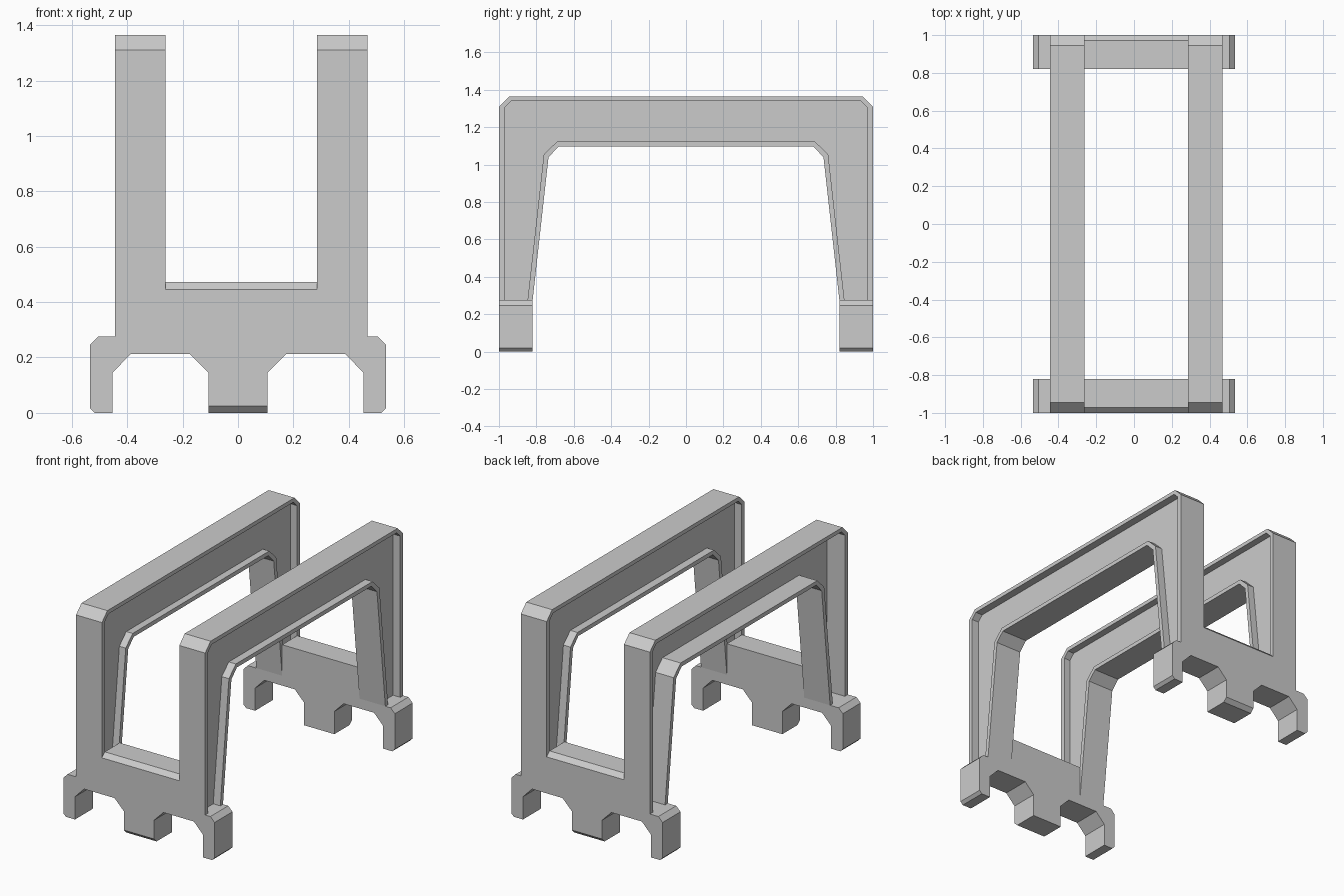
import bpy, bmesh
from mathutils import Vector

if "Cube" in bpy.data.objects:
    bpy.data.objects.remove(bpy.data.objects["Cube"])


def prism(name, profile, axis, lo, hi):
    """Extrude a closed 2D profile along x (profile = y,z) or y (profile = x,z)."""
    bm = bmesh.new()
    def point(a, b):
        return Vector((lo, a, b)) if axis == 'x' else Vector((a, lo, b))
    face = bm.faces.new([bm.verts.new(point(a, b)) for a, b in profile])
    step = Vector((hi - lo, 0, 0)) if axis == 'x' else Vector((0, hi - lo, 0))
    ext = bmesh.ops.extrude_face_region(bm, geom=[face])
    moved = [g for g in ext['geom'] if isinstance(g, bmesh.types.BMVert)]
    bmesh.ops.translate(bm, verts=moved, vec=step)
    bmesh.ops.recalc_face_normals(bm, faces=bm.faces[:])
    mesh = bpy.data.meshes.new(name)
    bm.to_mesh(mesh)
    bm.free()
    obj = bpy.data.objects.new(name, mesh)
    bpy.context.collection.objects.link(obj)
    return obj


def arch(half):
    """Full arch line from its +y half."""
    return half + [(-y, z) for y, z in reversed(half)]


def band(outer, inner):
    return arch(outer) + arch(inner)[::-1]


# Arch outlines: outer edge, its lip, opening lip, opening edge
BASE = 0.275
outer = [(1, BASE), (1, 1.31), (0.945, 1.365)]
outer_lip = [(0.97, BASE), (0.97, 1.305), (0.935, 1.34)]
inner_lip = [(0.847, BASE), (0.76, 1.055), (0.69, 1.122)]
inner = [(0.82, BASE), (0.735, 1.04), (0.68, 1.096)]

# Side frames: full-width flanges around a recessed web
for side, x0, x1, w0, w1 in (("left", -0.445, -0.262, -0.317, -0.307),
                             ("right", 0.285, 0.468, 0.335, 0.418)):
    prism(side + "_outer_flange", band(outer, outer_lip), 'x', x0, x1)
    prism(side + "_inner_flange", band(inner_lip, inner), 'x', x0, x1)
    prism(side + "_web", band(outer_lip, inner_lip), 'x', w0, w1)

# Footed end profile, right half from the top outwards to the central foot
half = [(0.505, BASE), (0.535, 0.245), (0.535, 0.018), (0.517, 0), (0.453, 0),
        (0.453, 0.145), (0.388, 0.212), (0.173, 0.212), (0.107, 0.145), (0.107, 0)]
foot_profile = half + [(-x, z) for x, z in reversed(half)]

for end, s in (("front", -1), ("back", 1)):
    foot = prism(end + "_feet", foot_profile, 'y', s, s * 0.82)
    # Bevel the outer lower edge of the central foot
    bm = bmesh.new()
    bm.from_mesh(foot.data)
    edges = [e for e in bm.edges if all(
        abs(v.co.x) < 0.12 and v.co.z < 0.01 and abs(v.co.y) > 0.99 for v in e.verts)]
    bmesh.ops.bevel(bm, geom=edges, offset=0.025, segments=1, affect='EDGES')
    bm.to_mesh(foot.data)
    bm.free()
    # Crossbar between the frames with a sloped outer top edge
    bar = [(s, BASE), (s, 0.445), (s * 0.972, 0.473), (s * 0.82, 0.473), (s * 0.82, BASE)]
    prism(end + "_crossbar", bar, 'x', -0.262, 0.285)
